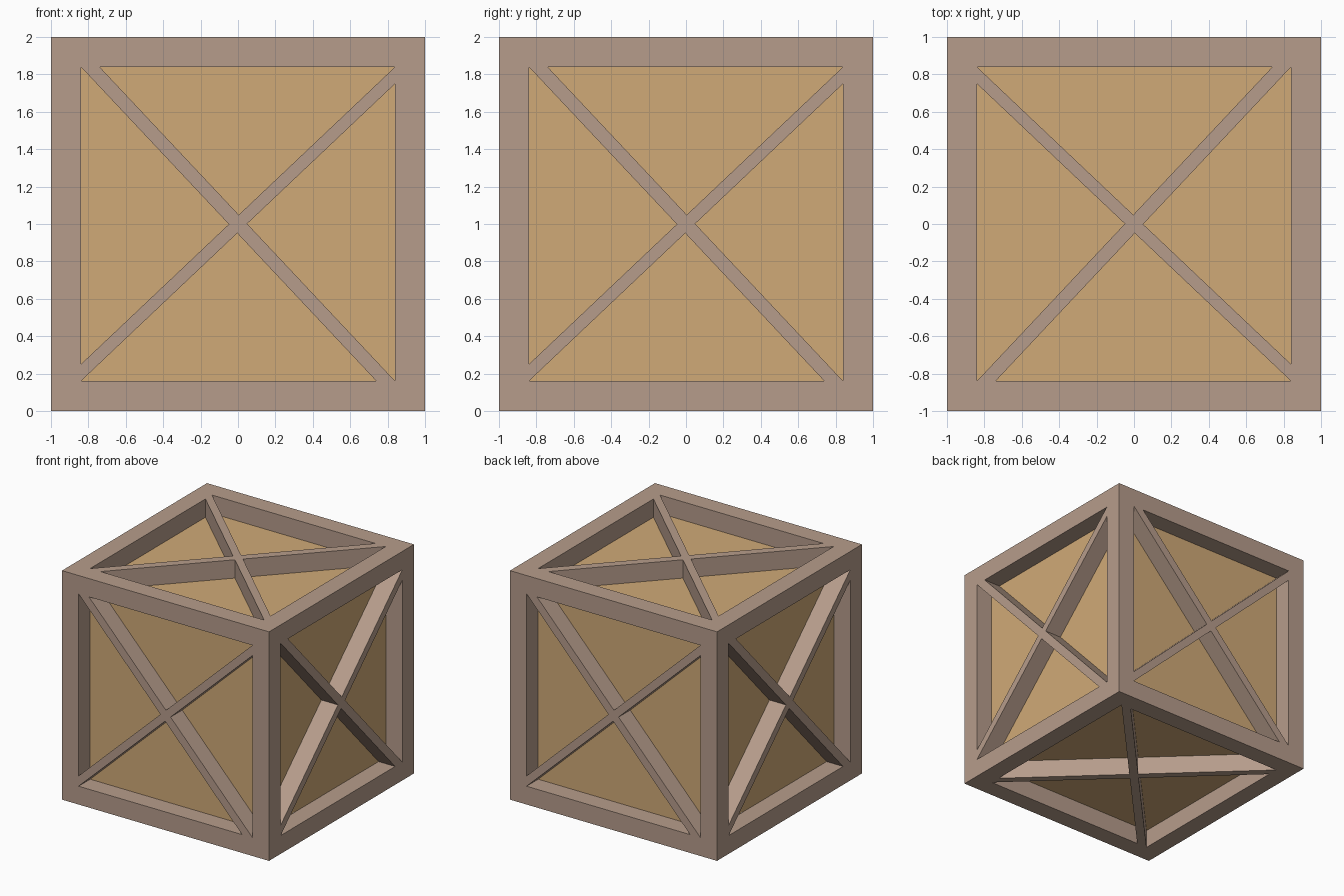
import bpy, bmesh
from mathutils import Vector, Matrix
from mathutils.geometry import intersect_line_line_2d as cross_point

if "Cube" in bpy.data.objects:
    bpy.data.objects.remove(bpy.data.objects["Cube"], do_unlink=True)

BEAM = 0.16          # frame beam width and recess depth
IN = 1 - BEAM        # half size of the recessed core


def material(name, rgb):
    mat = bpy.data.materials.new(name)
    mat.use_nodes = True
    mat.diffuse_color = (*rgb, 1)
    mat.node_tree.nodes["Principled BSDF"].inputs["Base Color"].default_value = (*rgb, 1)
    return mat


def add_object(name, bm, mat):
    bmesh.ops.recalc_face_normals(bm, faces=bm.faces[:])
    mesh = bpy.data.meshes.new(name)
    bm.to_mesh(mesh)
    bm.free()
    mesh.materials.append(mat)
    obj = bpy.data.objects.new(name, mesh)
    obj.location.z = 1
    bpy.context.collection.objects.link(obj)
    return obj


frame_brown = material("frame_brown", (0.47, 0.335, 0.26))
panel_tan = material("panel_tan", (0.63, 0.40, 0.185))

# Recessed panels: the six sides of an inner block
bm = bmesh.new()
bmesh.ops.create_cube(bm, size=2 * IN)
add_object("panels", bm, panel_tan)

# Outer frame: inset every side and push the openings inwards
bm = bmesh.new()
bmesh.ops.create_cube(bm, size=2)
sides = bm.faces[:]
bmesh.ops.inset_individual(bm, faces=sides, thickness=BEAM, use_even_offset=True)
for side in sides:
    inward = -side.normal * BEAM
    new = bmesh.ops.extrude_discrete_faces(bm, faces=[side])["faces"]
    bmesh.ops.translate(bm, verts=new[0].verts[:], vec=inward)
    bmesh.ops.delete(bm, geom=new, context='FACES_ONLY')
add_object("frame", bm, frame_brown)

# Cross brace outline: one full diagonal, and another in two halves
a_low = (Vector((-IN, IN)), Vector((IN - 0.1, -IN)))
a_high = (Vector((0.1 - IN, IN)), Vector((IN, -IN)))
b_low = (Vector((-IN, -IN)), Vector((IN, IN - 0.09)))
b_high = (Vector((-IN, 0.09 - IN)), Vector((IN, IN)))
long_bar = [a_low[0], a_low[1], a_high[1], a_high[0]]
half_bar = [b_low[0], cross_point(*b_low, *a_low), cross_point(*b_high, *a_low), b_high[0]]
other_half = [-p for p in half_bar]


def cross_brace(name, u, v, n):
    """Bars as deep as the recess, on the side with axes u, v and normal n."""
    u, v, n = Vector(u), Vector(v), Vector(n)
    bm = bmesh.new()
    for outline in (long_bar, half_bar, other_half):
        base = bm.faces.new([bm.verts.new(u * p.x + v * p.y + n * IN) for p in outline])
        top = bmesh.ops.extrude_face_region(bm, geom=[base], use_keep_orig=True)["geom"]
        bmesh.ops.translate(bm, vec=n * BEAM,
                            verts=[g for g in top if isinstance(g, bmesh.types.BMVert)])
    add_object(name, bm, frame_brown)


# Four upright sides, turned about z
for i, name in enumerate(("front", "left", "back", "right")):
    turn = Matrix.Rotation(i * 1.5707963, 3, 'Z')
    cross_brace(name + "_brace", turn @ Vector((1, 0, 0)), (0, 0, 1), turn @ Vector((0, -1, 0)))

# Top and bottom
cross_brace("top_brace", (-1, 0, 0), (0, 1, 0), (0, 0, 1))
cross_brace("bottom_brace", (-1, 0, 0), (0, 1, 0), (0, 0, -1))
